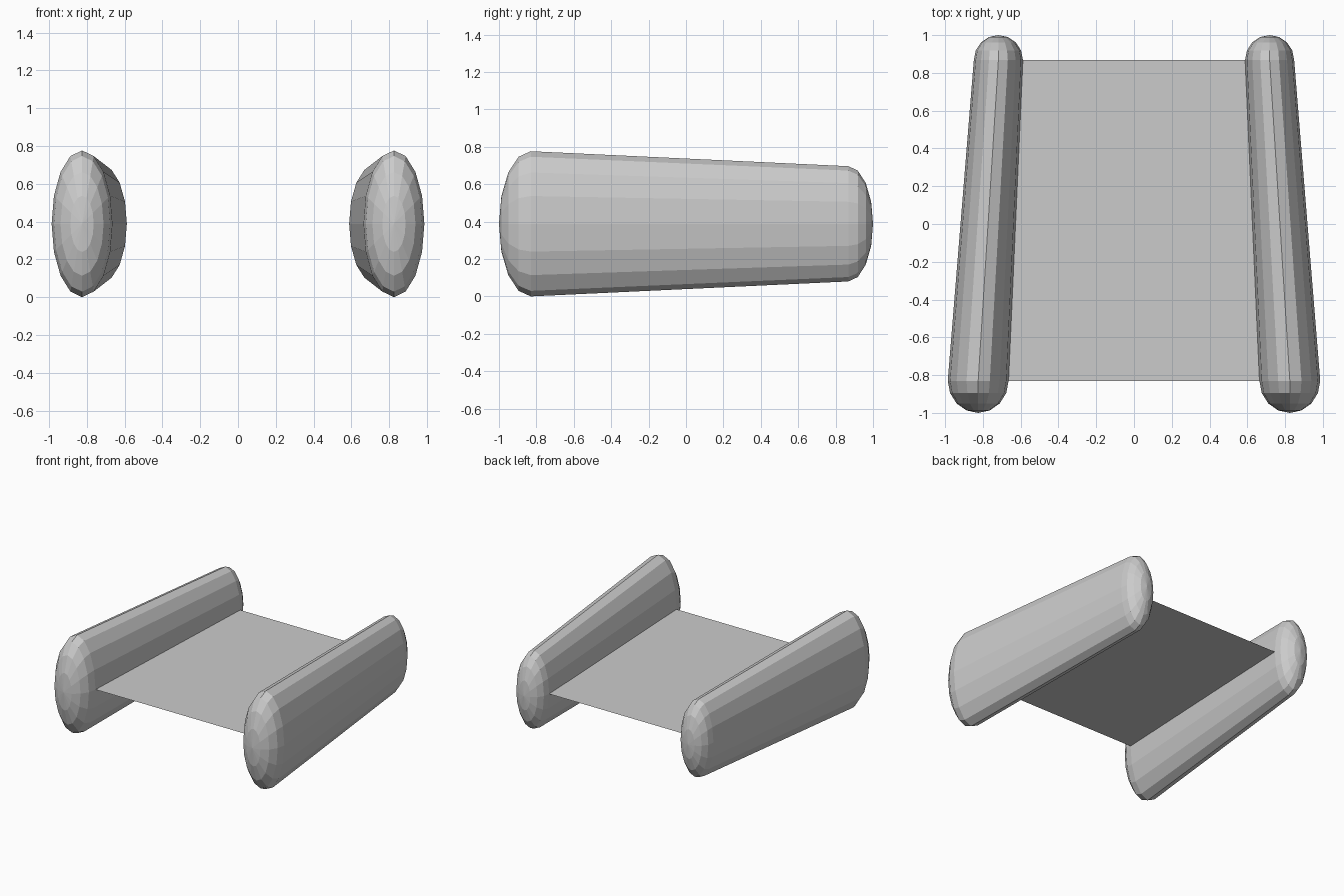
import bpy, bmesh
from math import sin, cos, pi

if "Cube" in bpy.data.objects:
    bpy.data.objects.remove(bpy.data.objects["Cube"])

SIDES = 16
MID_Z = 0.388
# End sections of a side bolster: centre x, y, half width, half height, dome depth along y
FRONT = (0.825, -0.83, 0.161, 0.388, -0.17)
BACK = (0.718, 0.868, 0.13, 0.308, 0.132)


def make_object(name, bm):
    bmesh.ops.recalc_face_normals(bm, faces=bm.faces)
    mesh = bpy.data.meshes.new(name)
    bm.to_mesh(mesh)
    bm.free()
    obj = bpy.data.objects.new(name, mesh)
    bpy.context.collection.objects.link(obj)
    return obj


def dome_ring(bm, side, end, step):
    """Elliptical ring on a domed end; step 0 is the rim, step 4 would be the pole."""
    x, y, rx, rz, depth = end
    a = step * pi / 8
    return [bm.verts.new((side * x + rx * cos(a) * cos(2 * pi * i / SIDES),
                          y + depth * sin(a),
                          MID_Z + rz * cos(a) * sin(2 * pi * i / SIDES)))
            for i in range(SIDES)]


def bolster(name, side):
    bm = bmesh.new()
    rings = [dome_ring(bm, side, FRONT, s) for s in (3, 2, 1, 0)]
    rings += [dome_ring(bm, side, BACK, s) for s in (0, 1, 2, 3)]
    for a, b in zip(rings, rings[1:]):
        for i in range(SIDES):
            j = (i + 1) % SIDES
            bm.faces.new((a[i], a[j], b[j], b[i]))
    # Close both domes at their poles
    for ring, end in ((rings[0], FRONT), (rings[-1], BACK)):
        pole = bm.verts.new((side * end[0], end[1] + end[4], MID_Z))
        for i in range(SIDES):
            bm.faces.new((ring[i], ring[(i + 1) % SIDES], pole))
    return make_object(name, bm)


# Tapered, domed side bolsters
bolster("left_bolster", -1)
bolster("right_bolster", 1)

# Thin sheet stretched between the inner edges of the bolsters
bm = bmesh.new()
fx, bx = FRONT[0] - FRONT[2], BACK[0] - BACK[2]
corners = [(-fx, FRONT[1]), (fx, FRONT[1]), (bx, BACK[1]), (-bx, BACK[1])]
face = bm.faces.new([bm.verts.new((x, y, MID_Z)) for x, y in corners])
sheet = make_object("centre_sheet", bm)
if sheet.data.polygons[0].normal.z < 0:
    sheet.data.flip_normals()
